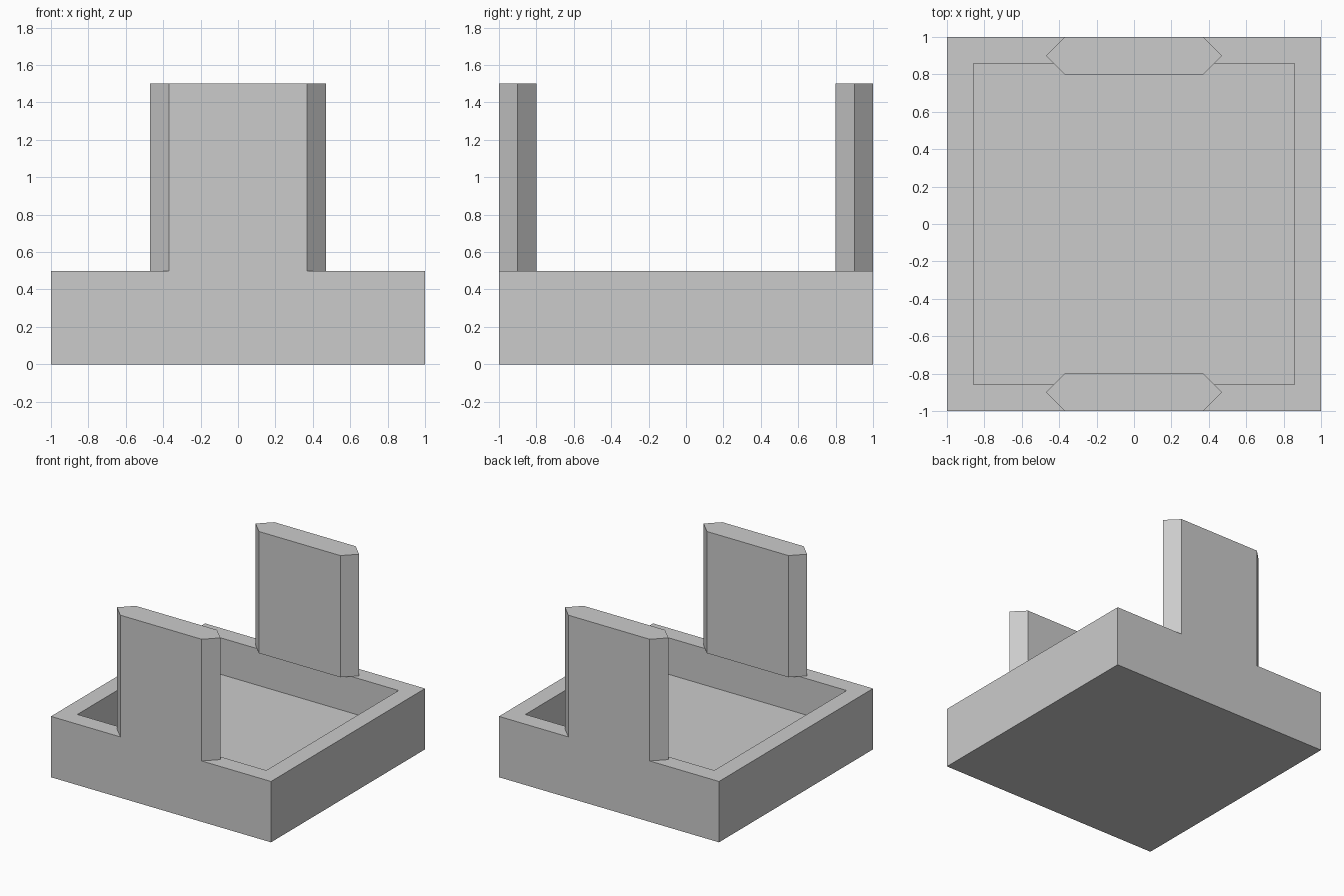
import bpy
import bmesh

cube = bpy.data.objects.get("Cube")
if cube:
    bpy.data.objects.remove(cube, do_unlink=True)

COLOR = (0.6, 0.6, 0.6, 1.0)
grey = bpy.data.materials.new("light_grey")
grey.use_nodes = True
grey.diffuse_color = COLOR
grey.node_tree.nodes["Principled BSDF"].inputs["Base Color"].default_value = COLOR

RIM, FLOOR, TOP = 0.5, 0.2, 1.5
WALL = 0.2


def add_object(name, bm):
    bmesh.ops.recalc_face_normals(bm, faces=bm.faces)
    mesh = bpy.data.meshes.new(name)
    bm.to_mesh(mesh)
    bm.free()
    mesh.materials.append(grey)
    obj = bpy.data.objects.new(name, mesh)
    bpy.context.collection.objects.link(obj)
    return obj


def extrude_outline(bm, outline, z0, z1):
    face = bm.faces.new([bm.verts.new((x, y, z0)) for x, y in outline])
    result = bmesh.ops.extrude_face_region(bm, geom=[face], use_keep_orig=True)
    verts = [v for v in result["geom"] if isinstance(v, bmesh.types.BMVert)]
    bmesh.ops.translate(bm, verts=verts, vec=(0, 0, z1 - z0))


# Square tray: a block whose top is inset and pushed down
bm = bmesh.new()
extrude_outline(bm, [(-1, -1), (1, -1), (1, 1), (-1, 1)], 0, RIM)
bmesh.ops.recalc_face_normals(bm, faces=bm.faces)
top = max(bm.faces, key=lambda f: f.calc_center_median().z)
bmesh.ops.inset_region(bm, faces=[top], thickness=WALL)
inner = bmesh.ops.extrude_face_region(bm, geom=[top])
floor_verts = [v for v in inner["geom"] if isinstance(v, bmesh.types.BMVert)]
bmesh.ops.translate(bm, verts=floor_verts, vec=(0, 0, FLOOR - RIM))
if top.is_valid:
    bmesh.ops.delete(bm, geom=[top], context="FACES_ONLY")
add_object("tray", bm)

# Upright panels with pointed side edges, on the front and back walls
for name, side in (("front_panel", -1), ("back_panel", 1)):
    mid, half = side * 0.9, WALL / 2
    outline = [(-0.37, mid - half), (0.37, mid - half), (0.47, mid),
               (0.37, mid + half), (-0.37, mid + half), (-0.47, mid)]
    bm = bmesh.new()
    extrude_outline(bm, outline, RIM, TOP)
    add_object(name, bm)
